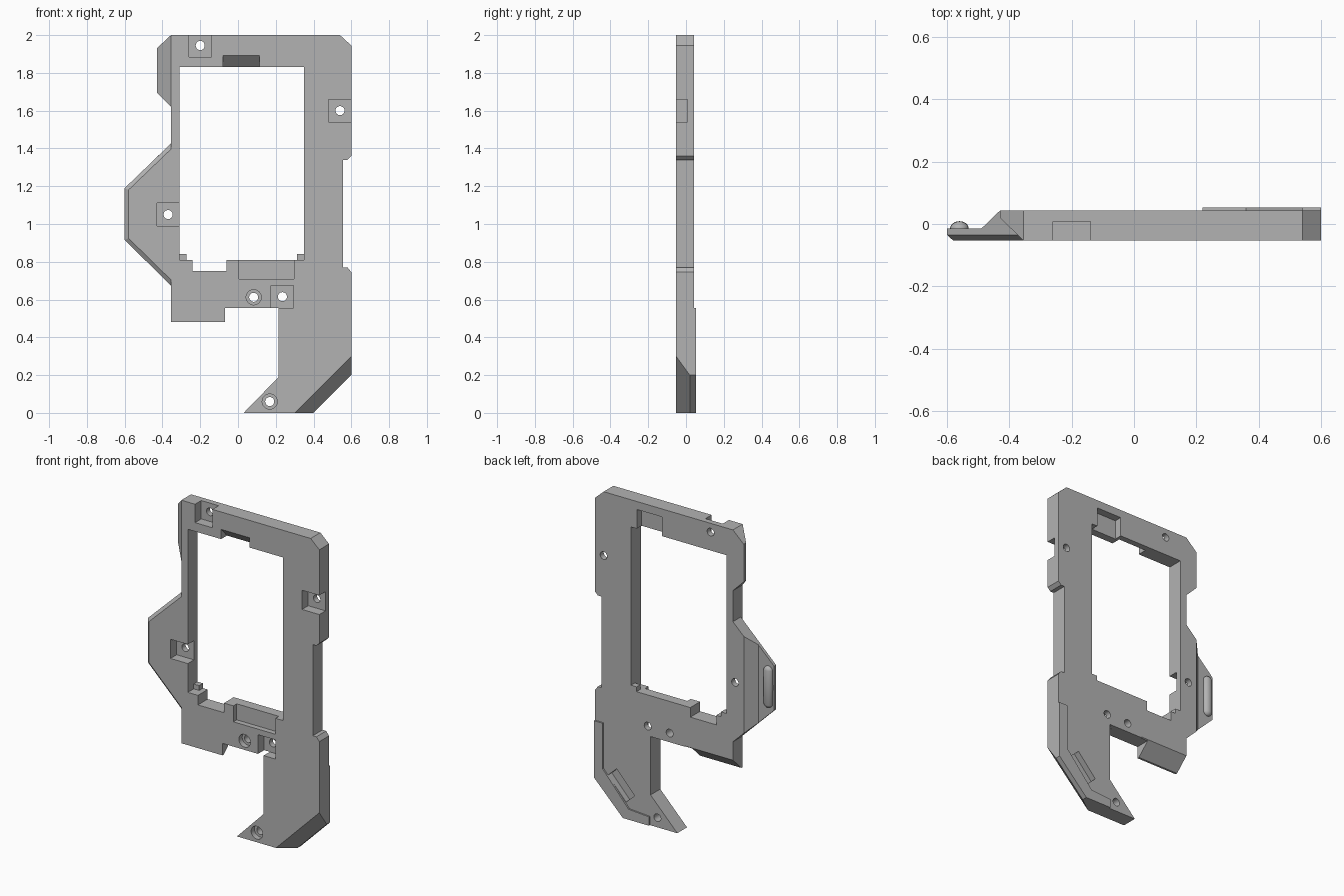
import bpy, bmesh, math
from mathutils import Matrix

if "Cube" in bpy.data.objects:
    bpy.data.objects.remove(bpy.data.objects["Cube"])

FRONT, BACK = -0.053, 0.043
grey = bpy.data.materials.new("matte grey")
grey.use_nodes = True
colour = (0.45, 0.45, 0.45, 1)
grey.diffuse_color = colour
grey.node_tree.nodes["Principled BSDF"].inputs["Base Color"].default_value = colour


def finish(bm, name):
    bmesh.ops.recalc_face_normals(bm, faces=bm.faces)
    mesh = bpy.data.meshes.new(name)
    bm.to_mesh(mesh)
    bm.free()
    mesh.materials.append(grey)
    ob = bpy.data.objects.new(name, mesh)
    bpy.context.scene.collection.objects.link(ob)
    return ob


def slab(name, outline, y0, y1):
    """Extrude an (x, z) outline from y0 to y1."""
    bm = bmesh.new()
    face = bm.faces.new([bm.verts.new((x, y0, z)) for x, z in outline])
    ext = bmesh.ops.extrude_face_region(bm, geom=[face])["geom"]
    for v in ext:
        if isinstance(v, bmesh.types.BMVert):
            v.co.y = y1
    return finish(bm, name)


def box(name, x0, x1, z0, z1, y0, y1):
    return slab(name, [(x0, z0), (x1, z0), (x1, z1), (x0, z1)], y0, y1)


def hull(name, sections):
    """Convex solid through (y, [(x, z), ...]) sections."""
    bm = bmesh.new()
    for y, pts in sections:
        for x, z in pts:
            bm.verts.new((x, y, z))
    res = bmesh.ops.convex_hull(bm, input=bm.verts)
    spare = {v for v in res["geom_interior"] + res["geom_unused"]
             if isinstance(v, bmesh.types.BMVert)}
    bmesh.ops.delete(bm, geom=list(spare), context="VERTS")
    bmesh.ops.dissolve_limit(bm, angle_limit=0.01, verts=bm.verts, edges=bm.edges)
    return finish(bm, name)


def bore(name, x, z, r, y0, y1):
    bm = bmesh.new()
    place = Matrix.Translation((x, (y0 + y1) / 2, z)) @ Matrix.Rotation(math.pi / 2, 4, "X")
    bmesh.ops.create_cone(bm, cap_ends=True, segments=32, radius1=r, radius2=r,
                          depth=y1 - y0, matrix=place)
    return finish(bm, name)


# Main plate with the leg and right-hand edge notch
frame = slab("frame_plate", [
    (-0.355, 2), (0.54, 2), (0.6, 1.945), (0.6, 1.36), (0.58, 1.34), (0.555, 1.34),
    (0.555, 0.77), (0.58, 0.77), (0.6, 0.745), (0.6, 0.2), (0.4, 0), (0.03, 0),
    (0.215, 0.19), (0.215, 0.555), (-0.07, 0.555), (-0.07, 0.48), (-0.355, 0.48)],
    FRONT, BACK)

adds, cuts, late_adds = [], [], []

# Slanted flap at the upper left corner
tip = [(-0.43, 1.93), (-0.43, 1.695)]
root = [(-0.355, 2), (-0.355, 1.62), (-0.33, 2), (-0.33, 1.62)]
adds.append(hull("flap", [(FRONT, root), (0.02, tip), (BACK, root + tip)]))

# Side wing: thin chamfered plate and thicker ridge behind it
outer = [(-0.33, 1.45), (-0.6, 1.19), (-0.6, 0.915), (-0.33, 0.65)]
inner = [(-0.33, 1.42), (-0.58, 1.18), (-0.58, 0.925), (-0.33, 0.68)]
adds.append(hull("wing", [(FRONT, inner), (-0.035, outer), (-0.015, outer)]))
wide = [(-0.33, 1.45), (-0.49, 1.296), (-0.49, 0.807), (-0.33, 0.65)]
narrow = [(-0.33, 1.45), (-0.43, 1.354), (-0.43, 0.748), (-0.33, 0.65)]
adds.append(hull("wing_ridge", [(-0.03, wide), (-0.015, wide), (BACK, narrow)]))

# Raised rim on the back of the leg
adds.append(slab("leg_rim", [
    (0.6, 0.555), (0.6, 0.2), (0.4, 0), (0.22, 0), (0.22, 0.055), (0.36, 0.065),
    (0.54, 0.27), (0.54, 0.555)], 0.03, 0.053))

# Large window with its lower notch
cuts.append(slab("window_cut", [
    (-0.31, 1.83), (0.35, 1.83), (0.35, 0.81), (-0.06, 0.81), (-0.06, 0.75),
    (-0.24, 0.75), (-0.24, 0.81), (-0.31, 0.81)], -0.2, 0.2))

# Bevel on the front of the leg foot
def foot_section(c):
    return [(c - 0.1, -0.1), (0.8, 0.8 - c), (0.8, -0.1)]
cuts.append(hull("foot_bevel", [(-0.09, foot_section(0.249)), (0.02, foot_section(0.4))]))

# Sloped underside of the lower left block
cuts.append(hull("block_slope", [
    (-0.04, [(-0.45, 0.48), (-0.02, 0.48), (-0.45, 0.3), (-0.02, 0.3)]),
    (0.06, [(-0.45, 0.576), (-0.02, 0.576), (-0.45, 0.3), (-0.02, 0.3)])]))

# Square screw pockets with through holes
for x0, x1, z0, z1, hx, hz in [
        (-0.26, -0.14, 1.885, 2.1, -0.2, 1.945),
        (0.48, 0.7, 1.54, 1.66, 0.54, 1.6),
        (-0.43, -0.28, 0.99, 1.11, -0.37, 1.05),
        (0.175, 0.295, 0.555, 0.675, 0.235, 0.615)]:
    cuts.append(box("pocket_cut", x0, x1, z0, z1, -0.2, 0.008))
    cuts.append(bore("hole_cut", hx, hz, 0.024, -0.2, 0.2))

# Round counterbored holes
for hx, hz in [(0.083, 0.612), (0.168, 0.06)]:
    cuts.append(bore("counterbore_cut", hx, hz, 0.04, -0.2, -0.02))
    cuts.append(bore("hole_cut", hx, hz, 0.024, -0.2, 0.2))

# Recesses beside the window and on the back
cuts.append(box("sill_recess", 0.005, 0.297, 0.71, 0.9, -0.2, -0.02))
cuts.append(box("back_recess", 0.135, 0.31, 1.75, 1.95, -0.005, 0.2))
cuts.append(hull("top_slot", [
    (-0.09, [(-0.08, 1.93), (0.115, 1.93), (-0.08, 1.8), (0.115, 1.8)]),
    (0.01, [(-0.08, 1.825), (0.115, 1.825), (-0.08, 1.8), (0.115, 1.8)])]))
cuts.append(slab("leg_slot", [(0.51, 0.235), (0.45, 0.29), (0.325, 0.155), (0.385, 0.10)],
                 0.005, 0.2))

# Small blocks in the lower window corners
for x0, x1 in [(-0.33, -0.272), (0.312, 0.37)]:
    late_adds.append(box("corner_block", x0, x1, 0.79, 0.84, 0.005, BACK))

# Combine everything into one solid
steps = ([(o, "UNION") for o in adds] + [(o, "DIFFERENCE") for o in cuts]
         + [(o, "UNION") for o in late_adds])
for ob, op in steps:
    mod = frame.modifiers.new(ob.name, "BOOLEAN")
    mod.operation, mod.solver, mod.object = op, "EXACT", ob
bpy.context.view_layer.update()
solid = bpy.data.meshes.new_from_object(
    frame.evaluated_get(bpy.context.evaluated_depsgraph_get()))
frame.modifiers.clear()
frame.data = solid
solid.materials.clear()
solid.materials.append(grey)
for ob, _ in steps:
    bpy.data.objects.remove(ob)

# Rounded grip bump on the back of the wing
bm = bmesh.new()
bmesh.ops.create_uvsphere(bm, u_segments=24, v_segments=12, radius=0.03)
for v in bm.verts:
    if abs(v.co.z) > 1e-5:
        v.co.z += math.copysign(0.1, v.co.z)
    v.co.x -= 0.56
    v.co.y = v.co.y * 0.8 - 0.015
    v.co.z += 1.053
bump = finish(bm, "wing_bump")

for ob in (frame, bump):
    bpy.ops.object.select_all(action="DESELECT")
    ob.select_set(True)
    bpy.context.view_layer.objects.active = ob
    bpy.ops.object.shade_smooth_by_angle(angle=math.radians(25))
